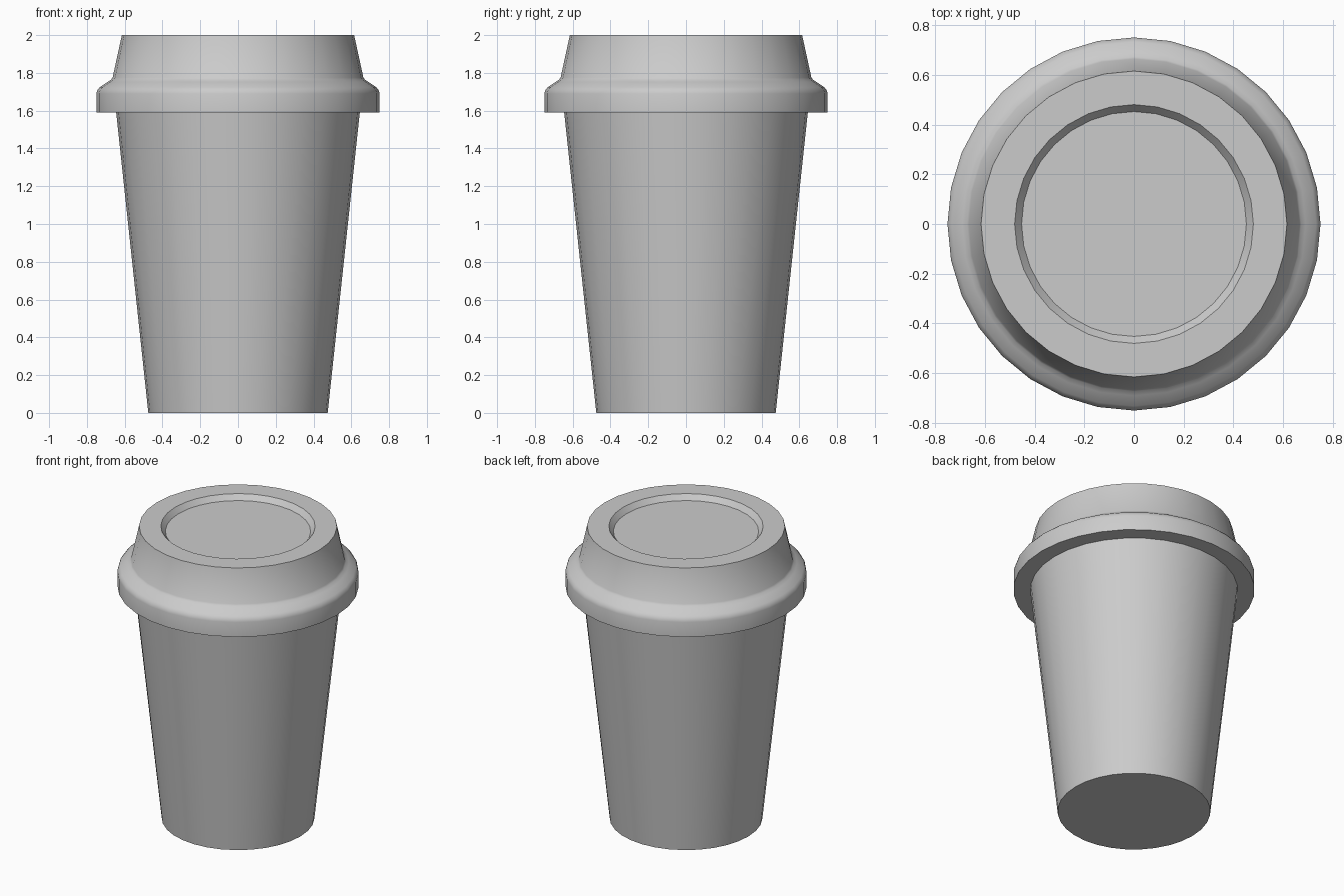
import bpy, bmesh, math

if "Cube" in bpy.data.objects:
    bpy.data.objects.remove(bpy.data.objects["Cube"])

SIDES = 32


def material(name, rgb):
    m = bpy.data.materials.new(name)
    m.diffuse_color = (*rgb, 1)
    m.use_nodes = True
    m.node_tree.nodes["Principled BSDF"].inputs["Base Color"].default_value = m.diffuse_color
    return m


def lathe(name, profile, mat):
    """Spin an (r, z) profile around z; r = 0 ends become cap faces."""
    bm = bmesh.new()
    rings = []
    for r, z in profile:
        rings.append([bm.verts.new((r * math.cos(2 * math.pi * i / SIDES),
                                    r * math.sin(2 * math.pi * i / SIDES), z))
                      for i in range(SIDES)])
    for a, b in zip(rings, rings[1:]):
        for i in range(SIDES):
            j = (i + 1) % SIDES
            bm.faces.new((a[i], a[j], b[j], b[i]))
    bm.faces.new(rings[0][::-1])
    bm.faces.new(rings[-1])
    bmesh.ops.recalc_face_normals(bm, faces=bm.faces)
    mesh = bpy.data.meshes.new(name)
    bm.to_mesh(mesh)
    bm.free()
    mesh.materials.append(mat)
    ob = bpy.data.objects.new(name, mesh)
    bpy.context.collection.objects.link(ob)
    bpy.ops.object.select_all(action='DESELECT')
    ob.select_set(True)
    bpy.context.view_layer.objects.active = ob
    bpy.ops.object.shade_smooth_by_angle(angle=math.radians(35))
    return ob


grey = material("light grey", (0.6, 0.6, 0.6))

# Tapered paper cup
lathe("cup", [(0.475, 0), (0.645, 1.59)], grey)

# Lid: rolled rim, sloped collar, flat top with shallow recess
lathe("lid", [(0.645, 1.59), (0.75, 1.59), (0.75, 1.69), (0.745, 1.708),
              (0.732, 1.724), (0.69, 1.752), (0.672, 1.764), (0.664, 1.775),
              (0.615, 2.0), (0.48, 2.0), (0.452, 1.965)], grey)
